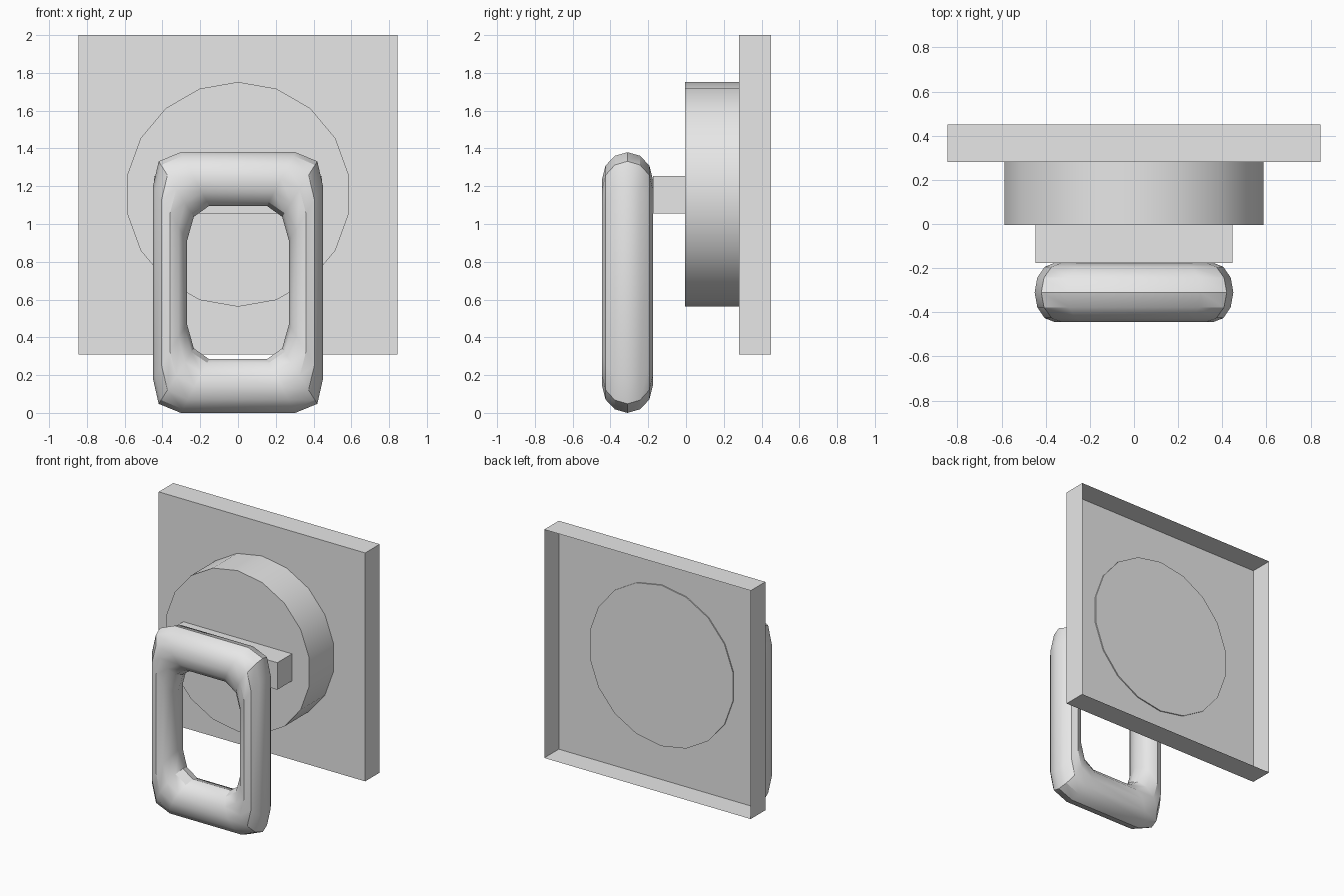
import bpy, bmesh
from math import sin, cos, pi, radians

cube = bpy.data.objects.get("Cube")
if cube:
    bpy.data.objects.remove(cube, do_unlink=True)

grey = bpy.data.materials.new("light grey")
grey.use_nodes = True
grey.diffuse_color = (0.8, 0.8, 0.8, 1)
grey.node_tree.nodes["Principled BSDF"].inputs["Base Color"].default_value = (0.8, 0.8, 0.8, 1)


def loft(name, loops, front_cap=False, back_cap=False, cyclic=False, smooth=False):
    """Skin a list of closed point loops into one object."""
    bm = bmesh.new()
    rings = [[bm.verts.new(p) for p in loop] for loop in loops]
    pairs = list(zip(rings, rings[1:]))
    if cyclic:
        pairs.append((rings[-1], rings[0]))
    for a, b in pairs:
        n = len(a)
        for i in range(n):
            j = (i + 1) % n
            bm.faces.new((a[i], a[j], b[j], b[i]))
    if front_cap:
        bm.faces.new(rings[0])
    if back_cap:
        bm.faces.new(rings[-1])
    bmesh.ops.recalc_face_normals(bm, faces=bm.faces)
    mesh = bpy.data.meshes.new(name)
    bm.to_mesh(mesh)
    bm.free()
    mesh.materials.append(grey)
    obj = bpy.data.objects.new(name, mesh)
    bpy.context.collection.objects.link(obj)
    if smooth:
        bpy.ops.object.select_all(action='DESELECT')
        obj.select_set(True)
        bpy.context.view_layer.objects.active = obj
        bpy.ops.object.shade_smooth_by_angle(angle=radians(31))
    return obj


def prism(name, outline, y0, y1, back_cap=True, smooth=False):
    """Extrude an x-z outline from front y0 to back y1."""
    loops = [[(x, y, z) for x, z in outline] for y in (y0, y1)]
    return loft(name, loops, True, back_cap, smooth=smooth)


def rect(half, z0, z1):
    return [(-half, z0), (half, z0), (half, z1), (-half, z1)]


# Square wall plate, hollow and open at the back
prism("wall_plate", rect(0.845, 0.31, 2.0), 0.28, 0.45, back_cap=False)

# Round base with a point at top and bottom
SIDES, RADIUS, BASE_Z = 18, 0.595, 1.157
circle = [(RADIUS * sin(2 * pi * i / SIDES), BASE_Z + RADIUS * cos(2 * pi * i / SIDES))
          for i in range(SIDES)]
prism("round_base", circle, -0.004, 0.288, smooth=True)

# Bar joining the base to the ring
prism("mount_bar", rect(0.445, 1.055, 1.255), -0.176, 0.0)

# Rectangular ring: one corner as (centre x, z, section half width x, z), mirrored four ways
RING_Z, RING_Y, DEPTH, SECTION = 0.69, -0.31, 0.134, 12
corner = [(0.36, 0.365, 0.09, 0.145),
          (0.327, 0.495, 0.093, 0.147),
          (0.228, 0.548, 0.075, 0.142)]
loops = []
for sx, sz, order in ((1, 1, 1), (-1, 1, -1), (-1, -1, 1), (1, -1, -1)):
    for x, z, dx, dz in corner[::order]:
        loops.append([(sx * (x + dx * cos(a)), RING_Y + DEPTH * sin(a),
                       RING_Z + sz * (z + dz * cos(a)))
                      for a in (2 * pi * k / SECTION for k in range(SECTION))])
loft("hanging_ring", loops, cyclic=True, smooth=True)
